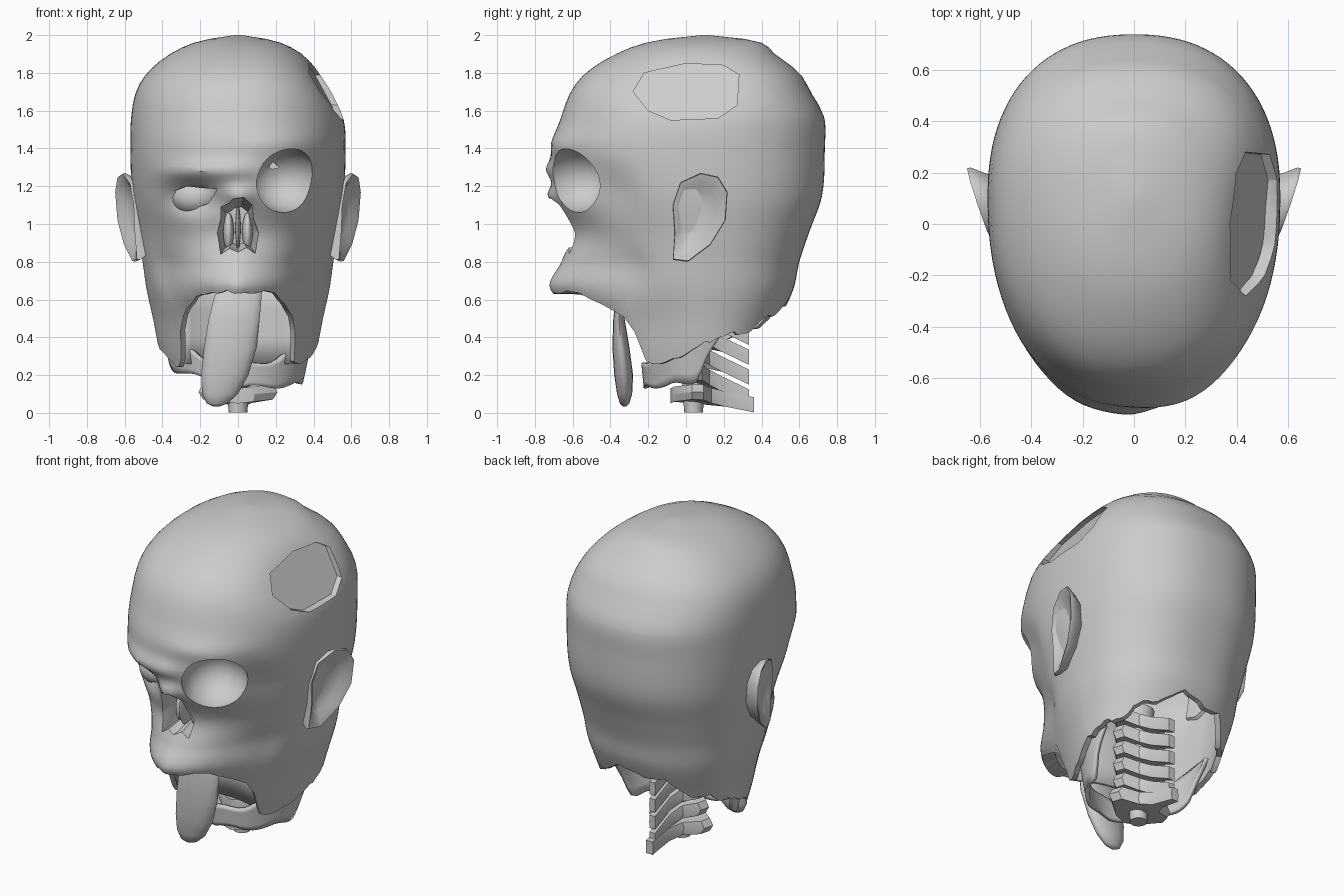
import bpy, bmesh, math, random
from math import sin, cos, radians, pi
from mathutils import Vector

random.seed(4)
cube = bpy.data.objects.get("Cube")
if cube:
    bpy.data.objects.remove(cube)

grey = bpy.data.materials.new("plain_grey")
grey.use_nodes = True
grey.diffuse_color = (0.6, 0.6, 0.6, 1)
grey.node_tree.nodes["Principled BSDF"].inputs["Base Color"].default_value = grey.diffuse_color


def curve(points, t):
    """Smooth lookup through rows whose first item is the key."""
    last = len(points) - 1
    if t <= points[0][0]:
        return points[0][1:]
    if t >= points[last][0]:
        return points[last][1:]
    i = next(k for k in range(last) if t <= points[k + 1][0])

    def slope(k, c):
        a, b = points[max(k - 1, 0)], points[min(k + 1, last)]
        return (b[c] - a[c]) / (b[0] - a[0])
    p, q = points[i], points[i + 1]
    h = q[0] - p[0]
    f = (t - p[0]) / h
    e = f * f * (3 - 2 * f)
    return [p[c] + (q[c] - p[c]) * e + h * f * (1 - f) * ((1 - f) * slope(i, c) - f * slope(i + 1, c))
            for c in range(1, len(p))]


def loft(name, rings, closed=True, caps=True):
    bm = bmesh.new()
    rows = [[bm.verts.new(p) for p in ring] for ring in rings]
    n = len(rows[0])
    for a, b in zip(rows, rows[1:]):
        for i in range(n if closed else n - 1):
            j = (i + 1) % n
            bm.faces.new((a[i], a[j], b[j], b[i]))
    if caps:
        bm.faces.new(rows[0])
        bm.faces.new(rows[-1])
    bmesh.ops.recalc_face_normals(bm, faces=bm.faces)
    mesh = bpy.data.meshes.new(name)
    bm.to_mesh(mesh)
    bm.free()
    mesh.materials.append(grey)
    ob = bpy.data.objects.new(name, mesh)
    bpy.context.collection.objects.link(ob)
    return ob


def ellipsoid(name, loc, radii, turn=0):
    bpy.ops.mesh.primitive_uv_sphere_add(segments=24, ring_count=16, location=loc, rotation=(0, 0, turn))
    ob = bpy.context.object
    ob.name = name
    ob.scale = radii
    ob.data.materials.append(grey)
    return ob


def smooth(ob, angle=40):
    bpy.ops.object.select_all(action='DESELECT')
    ob.select_set(True)
    bpy.context.view_layer.objects.active = ob
    bpy.ops.object.shade_smooth_by_angle(angle=radians(angle))


def cut(ob, cutter):
    cutter.hide_render = True
    mod = ob.modifiers.new("cut", 'BOOLEAN')
    mod.operation, mod.solver, mod.object = 'DIFFERENCE', 'EXACT', cutter
    bpy.context.view_layer.objects.active = ob
    bpy.ops.object.modifier_apply(modifier=mod.name)
    bpy.data.objects.remove(cutter)


# Head sections: height, half width, front y, back y, front wall thickness
PROFILE = [
    (.1, .35, -.42, .3, .03), (.3, .41, -.5, .4, .03), (.5, .45, -.57, .5, .04),
    (.66, .485, -.72, .57, .12), (.8, .505, -.66, .6, .28), (.95, .53, -.61, .65, .34),
    (1.15, .56, -.69, .72, .34), (1.4, .57, -.71, .735, .2), (1.57, .565, -.66, .73, .06),
    (1.7, .54, -.61, .66, .05), (1.8, .48, -.53, .6, .05), (1.9, .36, -.37, .47, .04),
    (1.97, .2, -.17, .37, .02), (2, .02, .08, .12, .005)]
# Torn lower edge: angle from the front, height
EDGE = [(0, .64), (30, .63), (37, .58), (43, .53), (48, .47), (51, .31), (57, .25), (72, .3),
        (90, .37), (112, .42), (128, .44), (145, .5), (160, .56), (180, .6)]
# Face relief: x, z, x radius, z radius, inward push
RELIEF = [(-.23, 1.14, .14, .08, .1), (-.22, 1.28, .2, .05, -.04), (.22, 1.43, .2, .06, -.02),
          (0, 1.29, .1, .05, -.02), (0, 1.15, .07, .05, -.05), (.43, 1.18, .09, .15, .06),
          (.38, .75, .12, .14, .07), (-.38, .75, .12, .14, .07)]
SEG = 96
MID = .1


def signed_power(v, e):
    return math.copysign(abs(v) ** e, v)


def head_point(a, z, inner):
    w, yf, yb, thick = curve(PROFILE, z)
    front, back = MID - yf, yb - MID
    if inner:
        w, front, back = w * .92, max(front - thick, .01), back * .93
    c = -cos(a)
    n = 1.55 + .65 * min(max((z - .65) / .7, 0), 1) if c < 0 else 2.3
    x = w * signed_power(sin(a), 2 / n)
    y = MID + (front if c < 0 else back) * signed_power(c, 2 / n)
    if not inner:
        y += min(max((-.12 - y) / .2, 0), 1) * sum(
            d * math.exp(-((x - px) / rx) ** 2 - ((z - pz) / rz) ** 2) for px, pz, rx, rz, d in RELIEF)
    # Flattened patch around the skull hole
    if x > 0:
        x -= .075 * min(x / .3, 1) * math.exp(-((y + .03) / .36) ** 2 - ((z - 1.76) / .14) ** 2)
    if inner:
        z -= .05 * min(max((z - 1.6) / .3, 0), 1)
    return Vector((x, y, z))


angles = [2 * pi * i / SEG for i in range(SEG)]
torn = []
for a in angles:
    deg = math.degrees(min(a, 2 * pi - a))
    wave = .02 * sin(a * 11) if deg > 105 else 0
    torn.append(curve(EDGE, deg)[0] + wave + random.uniform(-.01, .01))
heights = [2 - .43 * (i / 12) ** 1.7 for i in range(13)]
heights += [1.57 - .77 * i / 32 for i in range(1, 33)]


def head_rings(inner):
    rings = [[head_point(a, z, inner) for a in angles] for z in heights]
    for k in range(1, 11):
        rings.append([head_point(a, .8 + (e - .8) * k / 10, inner) for a, e in zip(angles, torn)])
    return rings


head = loft("head", head_rings(False) + head_rings(True)[::-1])

# Skull hole with bone beneath, eye openings and nose cavity
hole = [(-.28, 1.7), (-.22, 1.8), (0, 1.85), (.2, 1.84), (.28, 1.79),
        (.27, 1.63), (.17, 1.56), (-.08, 1.55), (-.2, 1.6)]
cut(head, loft("hole_cutter", [[(x, y, z) for y, z in hole] for x in (.2, .8)]))
loft("skull_bone", [[(.485 - .6 * (z - 1.6) + .12 * y - d, y * 1.06, 1.7 + (z - 1.7) * 1.08)
                     for y, z in hole] for d in (0, .03)])
cut(head, ellipsoid("left_socket_cutter", (.26, -.6, 1.23), (.19, .22, .172), .48))
lids = [(-.335, 1.175), (-.27, 1.2), (-.19, 1.19), (-.11, 1.185), (-.155, 1.11), (-.22, 1.085), (-.29, 1.11)]
cut(head, loft("right_eye_cutter", [[(x, y, z) for x, z in lids] for y in (-.85, -.46)]))
nose = [(-.1, 1.1), (-.05, 1.12), (-.03, 1.14), (.03, 1.15), (.08, 1.11), (.09, 1.03), (.125, .95), (.1, .83),
        (.05, .865), (0, .84), (-.05, .86), (-.1, .825), (-.125, .95), (-.1, 1.03)]
cut(head, loft("nose_cutter", [[(x * s, y, .98 + (z - .98) * s) for x, z in nose]
                               for y, s in ((-.85, 1), (-.6, .9), (-.46, .65))]))
smooth(head)

# Eyeball and nose bones
smooth(ellipsoid("right_eyeball", (-.22, -.44, 1.14), (.13, .12, .1)))
smooth(ellipsoid("nose_septum", (0, -.48, .98), (.015, .1, .12)))
for side in (-1, 1):
    smooth(ellipsoid("nose_bone", (side * .05, -.47, .96), (.028, .06, .1)))

# Ears: rim, hollow and root lofted from one outline
ear = [(-.07, .81), (-.06, .95), (-.07, 1.1), (-.03, 1.22), (.08, 1.27), (.17, 1.25),
       (.22, 1.17), (.21, 1.02), (.13, .89), (.01, .8)]


def ear_ring(side, scale, push):
    ring = []
    for y, z in ear:
        y, z = .05 + (y - .05) * scale, 1.05 + (z - 1.05) * scale
        x = .565 + .33 * (y + .06) - .06 * (1.27 - z) + push
        ring.append((side * x, y, z))
    return ring


for side, name in ((1, "left_ear"), (-1, "right_ear")):
    smooth(loft(name, [ear_ring(side, s, p) for s, p in
                       ((.75, -.13), (.88, -.06), (1, -.015), (.98, 0), (.82, -.01), (.65, -.035), (.3, -.05))]), 60)

# Tongue: height, x, y, half width, half thickness
tongue = [(.7, .03, -.3, .1, .03), (.62, 0, -.34, .125, .03), (.5, -.02, -.355, .135, .03),
          (.35, -.04, -.345, .14, .045), (.2, -.07, -.33, .125, .05), (.1, -.095, -.325, .095, .04),
          (.05, -.11, -.325, .055, .025), (.035, -.115, -.325, .02, .01)]
smooth(loft("tongue", [[(x + rx * cos(a), y + ry * sin(a), z) for a in angles[::6]]
                       for z, x, y, rx, ry in tongue]), 60)


# Torn neck skin wrapping the front and sides
def neck_point(deg, k):
    d = abs(deg)
    top = curve([(0, .26), (25, .26), (45, .34), (70, .46), (110, .5)], d)[0]
    low = curve([(0, .13), (30, .14), (60, .15), (85, .17), (95, .3), (110, .42)], d)[0]
    if deg < 0:
        low += .08 * sin(radians(d))
    z = top + (low - top) * k + .012 * sin(deg * .12)
    a = radians(deg)
    return ((.325 + .2 * (z - .12)) * sin(a), .08 - (.29 + .1 * (z - .12)) * cos(a), z)


neck = loft("neck_skin", [[neck_point(d, k / 6) for d in range(-110, 111, 5)] for k in range(7)], False, False)
# Throat wall behind the tongue
throat = loft("throat_wall", [[(x / 20, -.08 - (x / 20) ** 2, z) for x in range(-6, 7)]
                              for z in (.26, .4, .55, .72)], False, False)
for ob in (neck, throat):
    mod = ob.modifiers.new("thickness", 'SOLIDIFY')
    mod.thickness, mod.offset = .025, 0
    smooth(ob)

# Spine: column and vertebrae with side wings and rear spurs
half = [(.09, -.06), (.21, .03), (.19, .09), (.08, .13), (.035, .2), (.025, .35)]
plan = [(0, -.08)] + half + [(-x, y) for x, y in half[::-1]]
for i in range(6):
    z, drop, size = .09 + .105 * i, (.2 if i == 0 else .45), (1 if i == 0 else .85)
    smooth(loft("vertebra", [[(x * size * s, y * (.95 if i else 1.03), z + dz - drop * max(0, y - .1) + .1 * abs(x))
                              for x, y in plan] for dz, s in ((-.04, .88), (0, 1), (.04, .88))]), 30)
bpy.ops.mesh.primitive_cone_add(vertices=16, radius1=.05, radius2=.09, depth=.72, location=(0, .04, .363))
column = bpy.context.object
column.name = "spine_column"
column.data.materials.append(grey)
smooth(column)
